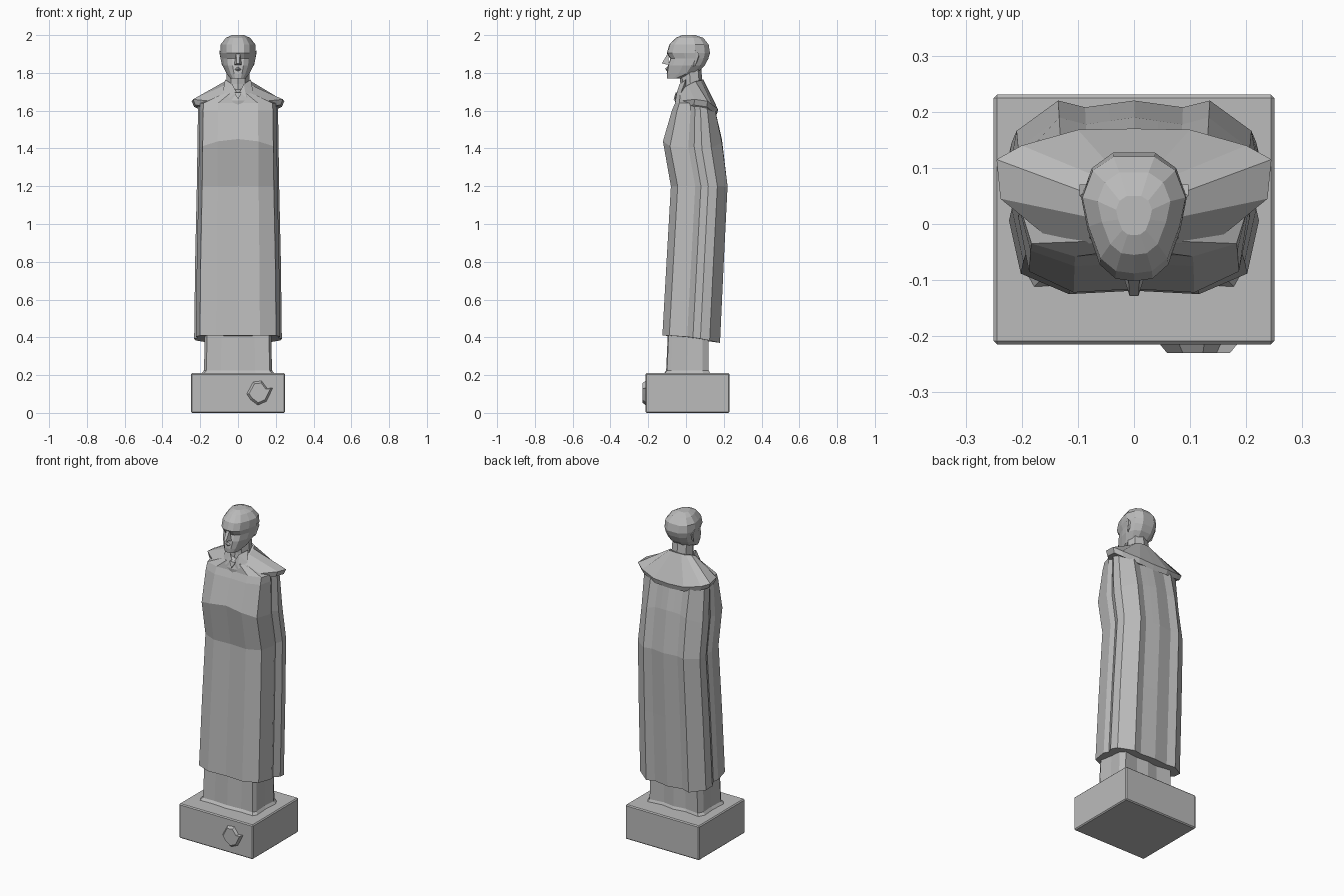
import bpy, bmesh
from mathutils import Vector

old = bpy.data.objects.get("Cube")
if old:
    bpy.data.objects.remove(old, do_unlink=True)

stone = bpy.data.materials.new("grey stone")
stone.use_nodes = True
stone.diffuse_color = (0.5, 0.5, 0.5, 1)
stone.node_tree.nodes["Principled BSDF"].inputs["Base Color"].default_value = stone.diffuse_color


def finish(name, bm):
    """Turn a bmesh into a flat shaded stone object."""
    bmesh.ops.recalc_face_normals(bm, faces=bm.faces)
    mesh = bpy.data.meshes.new(name)
    bm.to_mesh(mesh)
    bm.free()
    mesh.materials.append(stone)
    obj = bpy.data.objects.new(name, mesh)
    bpy.context.scene.collection.objects.link(obj)
    return obj


def skin(name, halves):
    """Skin stacked half rings (front centre round to back centre), mirrored in x."""
    bm = bmesh.new()
    rings = []
    for half in halves:
        mirrored = [(-x, y, z) for x, y, z in reversed(half[1:-1])]
        rings.append([bm.verts.new(p) for p in list(half) + mirrored])
    count = len(rings[0])
    for low, high in zip(rings, rings[1:]):
        for i in range(count):
            j = (i + 1) % count
            bm.faces.new((low[i], low[j], high[j], high[i]))
    bm.faces.new(rings[0])
    bm.faces.new(rings[-1])
    return finish(name, bm)


def loft(name, profile, levels):
    """Levels are (z, half width, front y, back y, drop at side, drop at back)."""
    halves = []
    for z, width, front, back, *drops in levels:
        side, rear = drops or (0, 0)
        halves.append([(u * width, front + t * (back - front),
                        z - side * u * u - rear * t * t) for u, t in profile])
    return skin(name, halves)


def hull(name, points, flip=1):
    """Convex solid around a few points."""
    bm = bmesh.new()
    for x, y, z in points:
        bm.verts.new((flip * x, y, z))
    result = bmesh.ops.convex_hull(bm, input=bm.verts)
    loose = [v for v in bm.verts if not v.link_faces]
    bmesh.ops.delete(bm, geom=loose, context="VERTS")
    return finish(name, bm)


def pair(name, points):
    for side, flip in (("left", 1), ("right", -1)):
        hull(side + "_" + name, points, flip)


# Plinth block with slightly worn edges
bm = bmesh.new()
bmesh.ops.create_cube(bm, size=1)
for v in bm.verts:
    v.co = Vector((v.co.x * 0.5, v.co.y * 0.445 + 0.008, (v.co.z + 0.5) * 0.21))
bmesh.ops.bevel(bm, geom=bm.edges[:], offset=0.006, segments=1, affect="EDGES")
finish("plinth", bm)

# Small raised emblem on the plinth front
outline = [(-.07, -.01), (-.035, .055), (.01, .06), (.04, .02), (.07, .022),
           (.055, -.01), (.035, -.05), (-.01, -.07), (-.05, -.04)]
bm = bmesh.new()
outer = [bm.verts.new((.115 + x, -.213, .11 + z)) for x, z in outline]
inner = [bm.verts.new((.115 + x * .8, -.23, .11 + z * .8)) for x, z in outline]
for i in range(len(outer)):
    j = (i + 1) % len(outer)
    bm.faces.new((outer[i], outer[j], inner[j], inner[i]))
bm.faces.new(inner)
bm.faces.new(outer)
finish("plinth_emblem", bm)

# Lower gown showing under the coat
block = [(0, 0), (.5, .03), (.93, .02), (1, .12), (.97, .5), (1, .85), (.9, 1), (.4, .95), (0, 1)]
loft("lower_gown", block, [
    (.205, .195, -.12, .13), (.225, .18, -.105, .12), (.45, .175, -.095, .12)])

# Long coat with folds down the sides
folds = [(0, .02), (.5, 0), (.87, .12), (.96, .43), (.91, .53), (1, .66),
         (.96, .82), (.62, 1), (.4, .96), (.2, .98), (0, 1)]
loft("long_coat", folds, [
    (.41, .232, -.125, .18, 0, .04), (.8, .227, -.103, .2), (1.2, .218, -.08, .22),
    (1.45, .215, -.122, .19, .05, 0), (1.6, .212, -.075, .155),
    (1.64, .21, -.058, .135), (1.69, .09, -.05, .11)])

# Shoulder cape, sloping down to the back
neckline = [(0, -.05, 1.68), (.04, -.035, 1.71), (.07, .01, 1.735), (.07, .05, 1.755),
            (.055, .08, 1.76), (.03, .09, 1.765), (0, .092, 1.765)]
rim = [(0, -.06, 1.655), (.14, -.035, 1.65), (.238, .045, 1.66), (.245, .115, 1.65),
       (.2, .14, 1.63), (.1, .168, 1.61), (0, .17, 1.605)]
under = [(x * .95, y * .95, z - .03) for x, y, z in rim]
skin("shoulder_cape", [neckline, rim, under])

# Neck and collar
oval = [(0, 0), (.6, .1), (1, .45), (.8, .85), (0, 1)]
loft("neck", oval, [(1.65, .07, -.04, .1), (1.74, .062, -.03, .088), (1.83, .058, -.035, .08)])
pair("collar", [(.01, -.045, 1.70), (.045, -.058, 1.665), (.08, -.025, 1.70), (.068, .0, 1.765),
                (.04, .0, 1.69), (.03, -.035, 1.74)])
hull("tie_knot", [(-.02, -.055, 1.695), (.02, -.055, 1.695), (0, -.065, 1.66),
                  (0, -.03, 1.70), (0, -.03, 1.66)])

# Head with brow ridge and narrow jaw
skull = [(0, 0), (.35, .02), (.65, .13), (.88, .4), (1, .65), (.8, .88), (.4, 1), (0, 1)]
loft("head", skull, [
    (1.77, .04, -.1, -.03), (1.795, .06, -.102, .055), (1.84, .082, -.096, .1),
    (1.875, .088, -.083, .118), (1.905, .094, -.102, .127), (1.95, .092, -.088, .12),
    (1.985, .065, -.055, .092), (2.0, .032, -.02, .05)])

# Nose, lips and ears
hull("nose", [(-.01, -.095, 1.905), (.01, -.095, 1.905), (-.02, -.09, 1.842), (.02, -.09, 1.842),
              (-.008, -.128, 1.85), (.008, -.128, 1.85)])
hull("lips", [(-.03, -.085, 1.815), (.03, -.085, 1.815), (0, -.112, 1.822),
              (0, -.09, 1.838), (0, -.095, 1.803)])
pair("ear", [(.07, .03, 1.83), (.08, .035, 1.9), (.097, .05, 1.92), (.097, .07, 1.9),
             (.085, .05, 1.84), (.07, .07, 1.88)])
